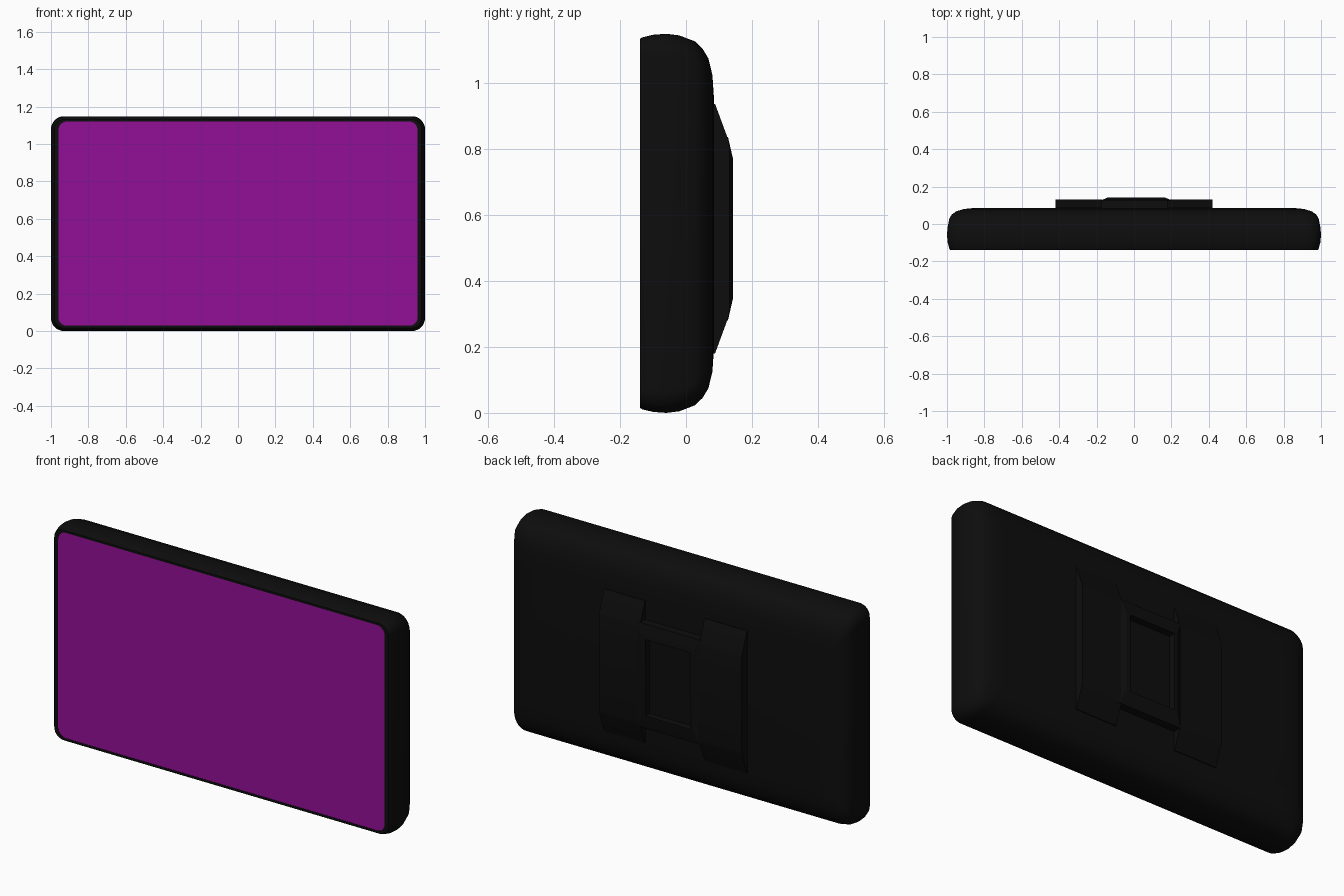
import bpy
import bmesh
from math import cos, sin, pi, radians

if "Cube" in bpy.data.objects:
    bpy.data.objects.remove(bpy.data.objects["Cube"])

H = 1.148          # body height
CZ = H / 2


def material(name, color):
    m = bpy.data.materials.new(name)
    m.diffuse_color = (*color, 1)
    m.use_nodes = True
    m.node_tree.nodes["Principled BSDF"].inputs["Base Color"].default_value = m.diffuse_color
    return m


BLACK = material("black_plastic", (0.004, 0.004, 0.004))
PURPLE = material("purple_screen", (0.29, 0.005, 0.31))


def finish(name, bm, mat, angle=35):
    bmesh.ops.recalc_face_normals(bm, faces=bm.faces[:])
    me = bpy.data.meshes.new(name)
    bm.to_mesh(me)
    bm.free()
    me.shade_smooth()
    me.set_sharp_from_angle(angle=radians(angle))
    me.materials.append(mat)
    ob = bpy.data.objects.new(name, me)
    bpy.context.collection.objects.link(ob)
    return ob


def rounded_rect(y, ix, iz, r, seg=8):
    """Rounded rectangle in the xz plane, inset from the body outline."""
    w, h = 1 - ix, CZ - iz
    pts = []
    for q, (sx, sz) in enumerate([(1, 1), (-1, 1), (-1, -1), (1, -1)]):
        for i in range(seg + 1):
            a = (q + i / seg) * pi / 2
            pts.append((sx * (w - r) + r * cos(a), y, CZ + sz * (h - r) + r * sin(a)))
    return pts


def loft(bm, rings, cap_start=True, cap_end=True, closed=False):
    rows = [[bm.verts.new(p) for p in ring] for ring in rings]
    pairs = list(zip(rows, rows[1:]))
    if closed:
        pairs.append((rows[-1], rows[0]))
    for a, b in pairs:
        n = len(a)
        for i in range(n):
            j = (i + 1) % n
            bm.faces.new((a[i], a[j], b[j], b[i]))
    if not closed:
        if cap_start:
            bm.faces.new(rows[0])
        if cap_end:
            bm.faces.new(rows[-1])


# Casing: front rim, bulging sides, softly rounded back
bm = bmesh.new()
section = [(-0.136, 0.04, 0.028, 0.045), (-0.14, 0.04, 0.028, 0.045),
           (-0.14, 0.018, 0.016, 0.055), (-0.133, 0.013, 0.011, 0.06),
           (-0.10, 0.004, 0.003, 0.065), (-0.06, 0, 0, 0.07),
           (-0.02, 0.003, 0.005, 0.07), (0.027, 0.012, 0.023, 0.07),
           (0.05, 0.025, 0.045, 0.07), (0.068, 0.05, 0.075, 0.07),
           (0.08, 0.09, 0.125, 0.07), (0.085, 0.14, 0.20, 0.07)]
loft(bm, [rounded_rect(*s) for s in section])
finish("casing", bm, BLACK)

# Screen panel
bm = bmesh.new()
bm.faces.new([bm.verts.new(p) for p in rounded_rect(-0.1385, 0.04, 0.028, 0.045)])
screen = finish("screen", bm, PURPLE)

# Two raised back plates with sloped ends
profile = [(0.07, 0.18), (0.088, 0.18), (0.127, 0.286), (0.132, 0.31),
           (0.132, 0.805), (0.127, 0.83), (0.088, 0.936), (0.07, 0.936)]
for name, x0, x1 in [("back_plate_left", -0.42, -0.17), ("back_plate_right", 0.18, 0.42)]:
    bm = bmesh.new()
    loft(bm, [[(x, y, z) for y, z in profile] for x in (x0, x1)])
    finish(name, bm, BLACK, 20)


def rect(x0, x1, z0, z1, y):
    return [(x0, y, z0), (x1, y, z0), (x1, y, z1), (x0, y, z1)]


# Central mount: bevelled frame around a recessed pocket
bm = bmesh.new()
loft(bm, [rect(-0.175, 0.2, 0.28, 0.836, 0.07), rect(-0.175, 0.2, 0.28, 0.836, 0.127),
          rect(-0.14, 0.165, 0.345, 0.771, 0.142), rect(-0.125, 0.14, 0.355, 0.761, 0.142),
          rect(-0.125, 0.14, 0.355, 0.761, 0.105)])
finish("mount_frame", bm, BLACK, 15)
